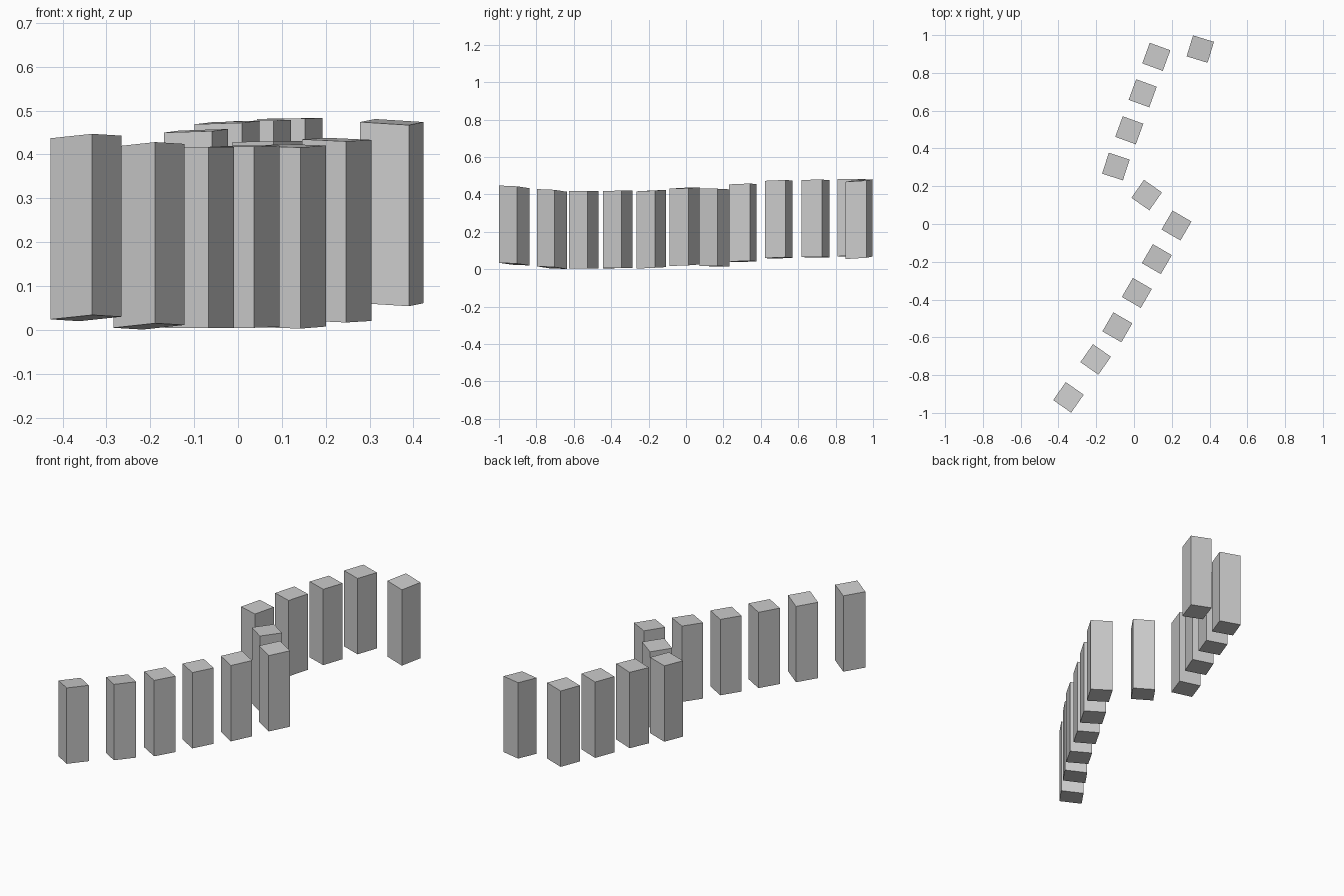
import bpy, bmesh
from math import radians
from mathutils import Matrix

if "Cube" in bpy.data.objects:
    bpy.data.objects.remove(bpy.data.objects["Cube"])

SIDE, HEIGHT = 0.116, 0.413

# Each post: x, y, base height, turn (degrees), end-face slope along local x and y
POSTS = [
    (0.351, 0.926, 0.061, -17, -0.06, 0.06),
    (0.118, 0.885, 0.069, -20, 0.01, 0.01),
    (0.046, 0.692, 0.064, -20, 0.02, 0.01),
    (-0.025, 0.496, 0.060, -20, 0.03, 0.04),
    (-0.096, 0.304, 0.041, -18, 0.03, 0.04),
    (0.067, 0.153, 0.016, -35, 0.03, -0.01),
    (0.225, -0.008, 0.021, -30, -0.04, 0.03),
    (0.121, -0.186, 0.007, -30, -0.03, 0.04),
    (0.015, -0.365, 0.006, -30, 0.0, 0.02),
    (-0.088, -0.547, 0.004, -30, 0.0, 0.0),
    (-0.203, -0.717, 0.008, -35, 0.09, -0.035),
    (-0.347, -0.918, 0.027, -35, 0.087, -0.035),
]


def add_post(index, x, y, base, turn, slope_x, slope_y):
    """Upright square post whose ends follow the slope of the ground."""
    bm = bmesh.new()
    bmesh.ops.create_cube(bm, size=1)
    bmesh.ops.scale(bm, vec=(SIDE, SIDE, HEIGHT), verts=bm.verts)
    for v in bm.verts:
        v.co.z += v.co.x * slope_x + v.co.y * slope_y
    place = Matrix.Translation((x, y, base + HEIGHT / 2))
    mesh = bpy.data.meshes.new(f"post_{index}")
    bm.to_mesh(mesh)
    bm.free()
    post = bpy.data.objects.new(f"post_{index}", mesh)
    post.matrix_world = place @ Matrix.Rotation(radians(turn), 4, "Z")
    bpy.context.collection.objects.link(post)


# Winding row of posts
for i, spec in enumerate(POSTS, 1):
    add_post(i, *spec)
